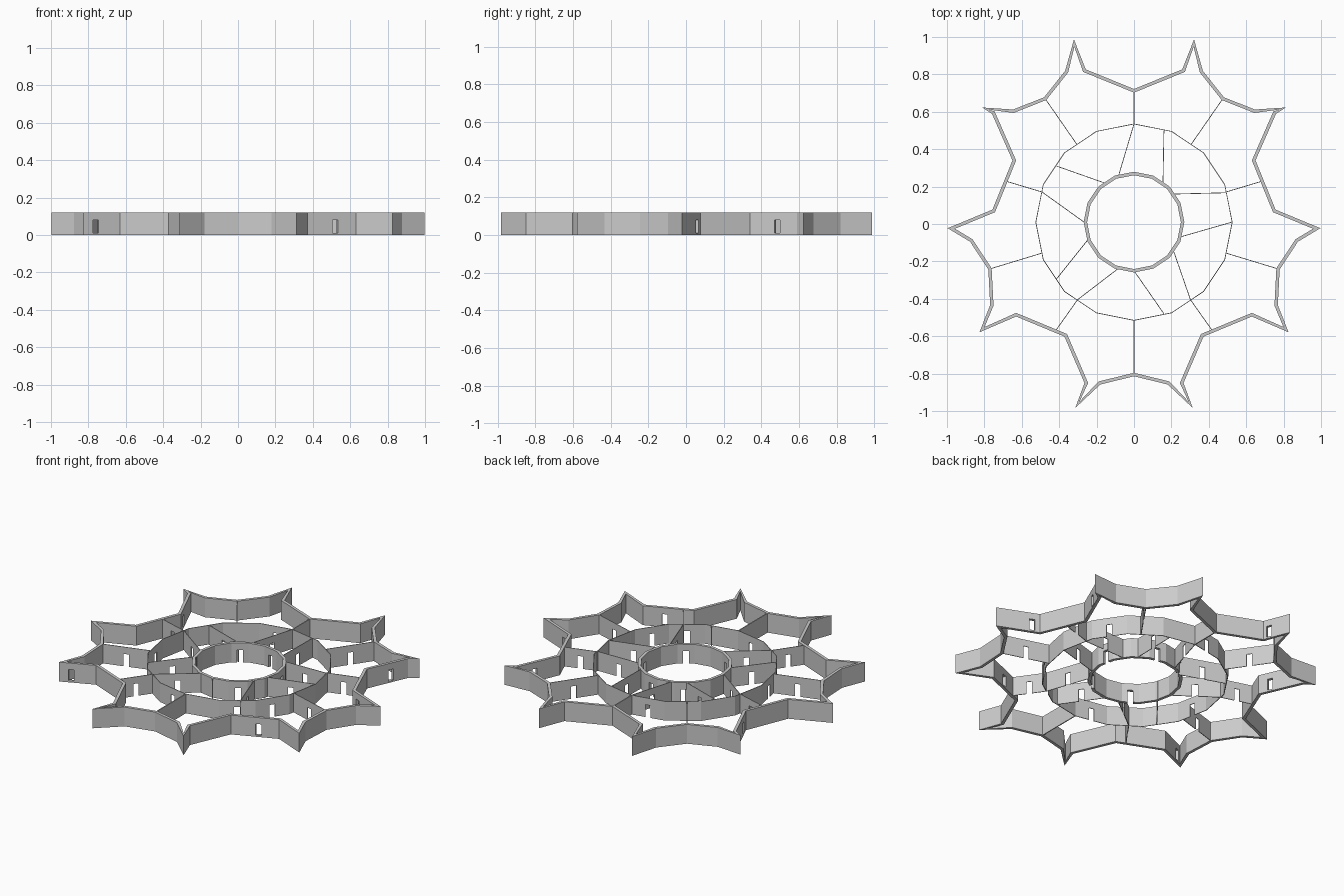
import bpy, bmesh, math
from mathutils import Vector as V

if "Cube" in bpy.data.objects:
    bpy.data.objects.remove(bpy.data.objects["Cube"])

H = 0.12        # wall height
DOOR_W = 0.032


def make_object(name, bm):
    bmesh.ops.recalc_face_normals(bm, faces=bm.faces)
    me = bpy.data.meshes.new(name)
    bm.to_mesh(me)
    bm.free()
    ob = bpy.data.objects.new(name, me)
    bpy.context.collection.objects.link(ob)
    return ob


def offsets(pts, closed, half):
    """Mitred left/right offsets of a path, with a mitre limit."""
    n, left, right = len(pts), [], []
    for i, p in enumerate(pts):
        a = pts[i - 1] if closed or i > 0 else None
        b = pts[(i + 1) % n] if closed or i < n - 1 else None
        d0 = (p - a).normalized() if a is not None else (b - p).normalized()
        d1 = (b - p).normalized() if b is not None else d0
        n0, n1 = V((-d0.y, d0.x)), V((-d1.y, d1.x))
        m = (n0 + n1).normalized()
        k = half * min(2.2, 1 / max(0.01, m.dot(n0)))
        left.append(p + m * k)
        right.append(p - m * k)
    return left, right


def wall(name, pts, closed, half, doors=(), sill=-0.02, head=0.077):
    """Upright wall along a path, with door openings at (point, direction)."""
    pts = [V(p) for p in pts]
    bm = bmesh.new()
    cols = []
    for l, r in zip(*offsets(pts, closed, half)):
        cols.append([bm.verts.new((q.x, q.y, z)) for q, z in
                     ((l, 0), (r, 0), (r, H), (l, H))])
    n = len(cols)
    for i in range(n if closed else n - 1):
        a, b = cols[i], cols[(i + 1) % n]
        for j in range(4):
            k = (j + 1) % 4
            bm.faces.new((a[j], a[k], b[k], b[j]))
    if not closed:
        bm.faces.new(cols[0])
        bm.faces.new(cols[-1])
    ob = make_object(name, bm)
    if doors:
        cb = bmesh.new()
        for c, d in doors:
            t = d.normalized() * DOOR_W / 2
            o = V((-t.y, t.x)).normalized() * (half + 0.012)
            ring = [c + t + o, c - t + o, c - t - o, c + t - o]
            lo = [cb.verts.new((q.x, q.y, sill)) for q in ring]
            hi = [cb.verts.new((q.x, q.y, head)) for q in ring]
            cb.faces.new(lo)
            cb.faces.new(hi)
            for j in range(4):
                k = (j + 1) % 4
                cb.faces.new((lo[j], lo[k], hi[k], hi[j]))
        cutter = make_object(name + "_cutter", cb)
        mod = ob.modifiers.new("doors", 'BOOLEAN')
        mod.operation, mod.solver, mod.object = 'DIFFERENCE', 'EXACT', cutter
        # bake the openings, then drop the helper
        dg = bpy.context.evaluated_depsgraph_get()
        baked = bpy.data.meshes.new_from_object(ob.evaluated_get(dg))
        ob.modifiers.clear()
        ob.data = baked
        bpy.data.objects.remove(cutter)
    return ob


def ring_points(r):
    return [(r * math.sin(i * math.pi / 8), 0.01 + r * math.cos(i * math.pi / 8))
            for i in range(16)]


def ring_doors(r, degs):
    """Doors on a 16-sided ring, at the middle of the nearest flat."""
    out = []
    for d in degs:
        a = math.radians((math.floor(d / 22.5) + 0.5) * 22.5)
        q = r * math.cos(math.pi / 16)
        out.append((V((q * math.cos(a), 0.01 + q * math.sin(a))),
                    V((-math.sin(a), math.cos(a)))))
    return out


# Star-shaped outer wall: right half, mirrored to the left
half = [(0, .712), (.265, .82), (.32, .967), (.36, .815), (.475, .67), (.645, .603),
        (.792, .617), (.752, .595), (.64, .34), (.75, .07), (.977, -.024), (.87, -.088),
        (.77, -.24), (.76, -.435), (.813, -.565), (.63, -.485), (.365, -.595),
        (.255, -.85), (.303, -.967), (.185, -.85), (0, -.805)]
outline = half + [(-x, y) for x, y in half[-2:0:-1]]

# Windows: start corner index, mirror side, fraction along the edge
windows = []
for i, side, t in ((7, 1, .42), (9, 1, .2), (15, 1, .43), (14, -1, .27),
                   (1, -1, .25), (7, -1, .75)):
    a, b = (V((side * half[k][0], half[k][1])) for k in (i, i + 1))
    windows.append((a.lerp(b, t), b - a))
wall("outer_wall", outline, True, .009, windows, .01, .08)

# Two concentric rings
wall("middle_ring", ring_points(.525), True, .002,
     ring_doors(.525, (-61, -26, 30, 98, -174, -100)))
wall("inner_ring", ring_points(.26), True, .009,
     ring_doors(.26, (-57, 125, -127, 75, 20)))


def spoke(name, a, b, door=True, h=.002):
    a, b = V(a), V(b)
    wall(name, [a, b], False, h, [((a + b) / 2, b - a)] if door else ())


# Axial spokes and mirrored outer partitions
spoke("back_partition", (0, .535), (0, .712), False, .003)
spoke("front_partition", (0, -.515), (0, -.805), False, .003)
for s in (1, -1):
    for a, b in (((.305, .425), (.475, .67)), ((.488, .17), (.688, .23)),
                 ((.49, -.155), (.77, -.24)), ((.302, -.405), (.42, -.572))):
        spoke("outer_partition", (s * a[0], a[1]), (s * b[0], b[1]))

# Partitions between the two rings
for a, b in (((0, .535), (-.085, .25)), ((.16, .5), (.155, .22)),
             ((.49, .167), (.205, .16)), ((.523, .01), (.245, -.07)),
             ((.302, -.405), (.21, -.14)), ((.16, -.48), (0, -.25)),
             ((-.302, -.405), (-.08, -.235)), ((-.415, -.295), (-.235, -.07)),
             ((-.49, .17), (-.26, .005)), ((-.415, .31), (-.145, .215))):
    spoke("inner_partition", a, b)
